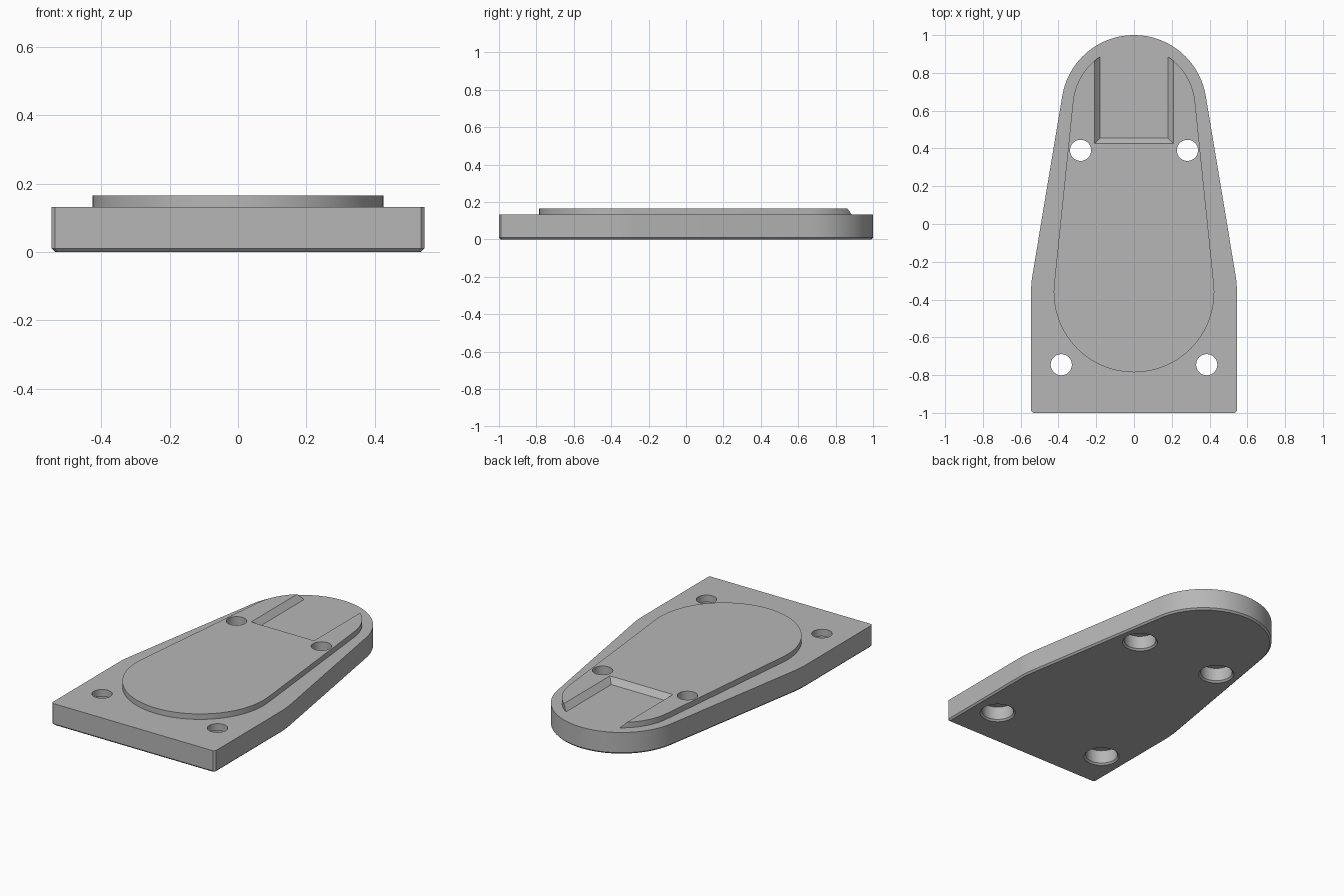
import bpy, bmesh
from math import sin, cos, asin, pi, radians

cube = bpy.data.objects.get("Cube")
if cube:
    bpy.data.objects.remove(cube, do_unlink=True)

BASE_TOP, PAD_TOP = 0.132, 0.165
FRONT_Y, BACK_Y = -0.36, 0.615     # centres of the two arcs shared by both outlines
CHAMFER = 0.01

grey = bpy.data.materials.new("plain grey")
grey.use_nodes = True
colour = (0.47, 0.47, 0.47, 1)
grey.diffuse_color = colour
grey.node_tree.nodes["Principled BSDF"].inputs["Base Color"].default_value = colour


def loft(name, rings):
    """Closed solid through stacked rings of equal point count."""
    bm = bmesh.new()
    loops = [[bm.verts.new(p) for p in ring] for ring in rings]
    bm.faces.new(loops[0][::-1])
    bm.faces.new(loops[-1])
    for low, high in zip(loops, loops[1:]):
        for i in range(len(low)):
            j = (i + 1) % len(low)
            bm.faces.new((low[i], low[j], high[j], high[i]))
    bmesh.ops.recalc_face_normals(bm, faces=bm.faces)
    mesh = bpy.data.meshes.new(name)
    bm.to_mesh(mesh)
    bm.free()
    mesh.materials.append(grey)
    obj = bpy.data.objects.new(name, mesh)
    bpy.context.collection.objects.link(obj)
    return obj


def arc(y, r, start, end, steps):
    angles = [start + (end - start) * i / steps for i in range(steps + 1)]
    return [(r * cos(a), y + r * sin(a)) for a in angles]


def at_height(points, z):
    return [(x, y, z) for x, y in points]


def combine(target, tool, operation):
    mod = target.modifiers.new(operation.title(), 'BOOLEAN')
    mod.object, mod.operation, mod.solver = tool, operation, 'EXACT'
    bpy.context.view_layer.objects.active = target
    bpy.ops.object.modifier_apply(modifier=mod.name)
    bpy.data.objects.remove(tool, do_unlink=True)


def base_outline(inset):
    """Square front with clipped corners, tapering to a round back."""
    big, small = 0.545 - inset, 0.385 - inset
    tilt = asin((big - small) / (BACK_Y - FRONT_Y))
    front = inset - 1
    right = [(big - CHAMFER, front), (big, front + CHAMFER)]
    right += arc(FRONT_Y, big, 0, tilt, 6)
    left = [(-x, y) for x, y in reversed(right)]
    return right + arc(BACK_Y, small, tilt, pi - tilt, 64) + left


def pad_outline():
    big, small = 0.425, 0.325
    tilt = asin((big - small) / (BACK_Y - FRONT_Y))
    return (arc(BACK_Y, small, tilt, pi - tilt, 56)
            + arc(FRONT_Y, big, pi - tilt, 2 * pi + tilt, 72))


def notch_ring(grow, z):
    x, y = 0.18 + grow, 0.455 - grow
    return at_height([(-x, y), (x, y), (x, 1.2), (-x, 1.2)], z)


def circle(x, y, r, z):
    return [(x + px, y + py, z) for px, py in arc(0, r, 0, 2 * pi, 48)[:-1]]


# Base plate with a chamfered bottom edge
plate = loft("mounting_plate", [at_height(base_outline(CHAMFER), 0),
                                at_height(base_outline(0), CHAMFER),
                                at_height(base_outline(0), BASE_TOP)])

# Raised pad with a sloped-sided notch open to the back
pad = loft("raised_pad", [at_height(pad_outline(), 0.1), at_height(pad_outline(), PAD_TOP)])
rise = PAD_TOP - BASE_TOP
notch = loft("notch_cutter", [notch_ring(0, 0.05), notch_ring(0, BASE_TOP),
                              notch_ring(0.03, PAD_TOP), notch_ring(0.03 * 2, PAD_TOP + rise)])
combine(pad, notch, 'DIFFERENCE')
combine(plate, pad, 'UNION')

# Screw holes, counterbored and chamfered from below
for hx, hy in ((0.385, -0.745), (0.283, 0.39)):
    for side in (-1, 1):
        steps = [(0.11, -0.01), (0.09, 0.01), (0.09, 0.09), (0.056, 0.09), (0.056, 0.25)]
        cutter = loft("hole_cutter", [circle(side * hx, hy, r, z) for r, z in steps])
        combine(plate, cutter, 'DIFFERENCE')

# Smooth curved walls, crisp edges
bpy.ops.object.select_all(action='DESELECT')
plate.select_set(True)
bpy.context.view_layer.objects.active = plate
bpy.ops.object.shade_smooth_by_angle(angle=radians(25))
